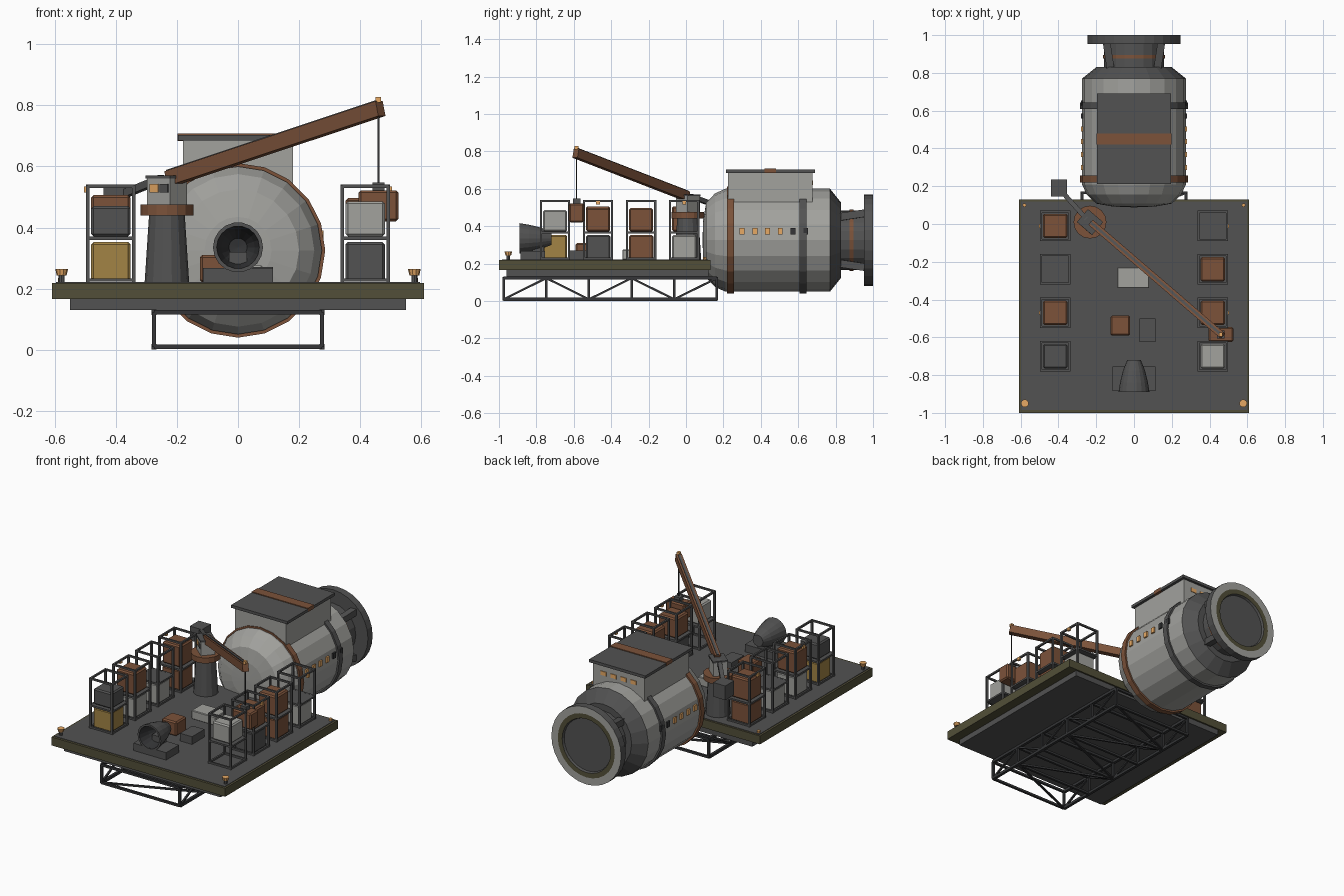
import bpy, bmesh, math
from mathutils import Matrix, Vector

if "Cube" in bpy.data.objects:
    bpy.data.objects.remove(bpy.data.objects["Cube"])


def material(name, r, g, b):
    m = bpy.data.materials.new(name)
    m.diffuse_color = (r, g, b, 1)
    m.use_nodes = True
    m.node_tree.nodes["Principled BSDF"].inputs["Base Color"].default_value = m.diffuse_color
    return m


DARK = material("dark grey", .085, .085, .085)
BLACK = material("near black", .035, .036, .038)
LIGHT = material("light grey", .36, .36, .34)
COPPER = material("rust brown", .2, .085, .042)
OLIVE = material("dark olive", .085, .078, .04)
YELLOW = material("mustard", .36, .23, .06)
LAMP = material("amber lamp", .8, .4, .13)


def box(x0, x1, y0, y1, z0, z1):
    return (Matrix.Translation(((x0 + x1) / 2, (y0 + y1) / 2, (z0 + z1) / 2))
            @ Matrix.Diagonal((x1 - x0, y1 - y0, z1 - z0, 1)))


def bar(p, q, w, h=None):
    p, q = Vector(p), Vector(q)
    d = q - p
    return (Matrix.Translation((p + q) / 2) @ d.to_track_quat('X', 'Z').to_matrix().to_4x4()
            @ Matrix.Diagonal((d.length, w, h or w, 1)))


def finish(name, bm, mats):
    me = bpy.data.meshes.new(name)
    bm.to_mesh(me)
    bm.free()
    for m in mats:
        me.materials.append(m)
    ob = bpy.data.objects.new(name, me)
    bpy.context.scene.collection.objects.link(ob)
    return ob


def part(name, mat, *pieces, bevel=0):
    bm = bmesh.new()
    for m in pieces:
        bmesh.ops.create_cube(bm, size=1, matrix=m)
    if bevel:
        bmesh.ops.bevel(bm, geom=bm.edges[:], offset=bevel, segments=1, affect='EDGES')
    return finish(name, bm, [mat])


def lathe(name, profile, centre, axis='Y', segs=20):
    """profile: (radius, distance along axis, material of the strip after it)"""
    bm = bmesh.new()
    mats = list(dict.fromkeys(p[2] for p in profile))
    rings = []
    for r, t, _ in profile:
        ring = []
        for i in range(segs):
            a = 2 * math.pi * i / segs
            u, v = r * math.cos(a), r * math.sin(a)
            ring.append(bm.verts.new(Vector(centre) + Vector((u, t, v) if axis == 'Y' else (u, v, t))))
        rings.append(ring)
    for k in range(len(rings) - 1):
        for i in range(segs):
            j = (i + 1) % segs
            f = bm.faces.new((rings[k][i], rings[k][j], rings[k + 1][j], rings[k + 1][i]))
            f.material_index = mats.index(profile[k][2])
    bmesh.ops.remove_doubles(bm, verts=bm.verts[:], dist=1e-5)
    bmesh.ops.recalc_face_normals(bm, faces=bm.faces[:])
    return finish(name, bm, mats)


# Deck
part("deck_slab", OLIVE, box(-.61, .61, -1, .13, .165, .218))
part("deck_floor", DARK, box(-.597, .597, -.985, .118, .21, .221))
part("deck_underplate", DARK, box(-.55, .55, -.96, .12, .13, .166))

# Truss under the deck
ys = [-.975 + .228 * i for i in range(6)]
LO, HI, X = .009, .122, .275
tubes = []
for s in (-X, X):
    tubes += [bar((s, ys[0], z), (s, ys[-1], z), .017) for z in (LO, HI)]
for i, y in enumerate(ys):
    tubes += [bar((s, y, LO), (s, y, HI), .014) for s in (-X, X)]
    tubes += [bar((-X, y, z), (X, y, z), .014) for z in (LO, HI)]
    if i < 5:
        a, b = (LO, HI) if i % 2 == 0 else (HI, LO)
        tubes += [bar((s, y, a), (s, ys[i + 1], b), .011) for s in (-X, X)]
        e = X if i % 2 == 0 else -X
        tubes.append(bar((-e, y, LO), (e, ys[i + 1], LO), .011))
part("under_truss", BLACK, *tubes)

# Pressure hull with rear docking collar
C = (0, 0, .325)
lathe("hull", [(0, .088, LIGHT), (.11, .092, LIGHT), (.2, .108, LIGHT), (.25, .155, LIGHT),
               (.275, .21, LIGHT), (.275, .77, DARK), (.2, .83, DARK), (0, .83, DARK)], C)
for n, y, m in (("front_hull_band", .22, COPPER), ("rear_hull_band", .608, DARK)):
    lathe(n, [(.26, y, m), (.286, y, m), (.286, y + .036, m), (.26, y + .036, m)], C)
lathe("collar_neck", [(.16, .82, DARK), (.16, .96, DARK)], C)
lathe("collar_stripe", [(.15, .875, COPPER), (.164, .875, COPPER), (.164, .895, COPPER), (.15, .895, COPPER)], C)
lathe("docking_flange", [(.14, .953, DARK), (.245, .953, DARK), (.245, 1, LIGHT), (.2, 1, OLIVE),
                         (.17, .999, DARK), (.165, .985, DARK), (0, .985, DARK)], C, segs=28)
struts = []
for k in range(4):
    a = math.pi / 4 + k * math.pi / 2
    c, s = math.cos(a), math.sin(a)
    struts.append(bar((.175 * c, .82, .325 + .175 * s), (.205 * c, .96, .325 + .205 * s), .04))
part("collar_struts", DARK, *struts)

# Hull side windows
for k in range(6):
    y = .30 + .068 * k
    part("hull_window", LAMP if k < 4 else BLACK,
         *[box(s * .275 - .005, s * .275 + .005, y - .013, y + .013, .355, .39) for s in (-1, 1)])

# Upper cabin
part("cabin_body", LIGHT, box(-.18, .18, .225, .675, .5, .685))
part("cabin_roof", DARK, box(-.197, .197, .213, .69, .685, .703))
part("roof_stripe", COPPER, box(-.198, .198, .42, .48, .684, .708))
part("cabin_rear_windows", LAMP, *[box(x - .02, x + .02, .673, .679, .62, .645) for x in (-.105, -.035, .035, .105)])

# Crane
P = (-.233, .01, 0)
lathe("crane_pedestal", [(0, .22, DARK), (.073, .22, DARK), (.058, .45, DARK), (0, .45, DARK)], P, 'Z', 14)
lathe("crane_ring", [(0, .44, COPPER), (.087, .44, COPPER), (.087, .475, COPPER), (0, .475, COPPER)], P, 'Z', 16)
turn = Matrix.Translation(P) @ Matrix.Rotation(-.71, 4, 'Z')
part("crane_cab", LIGHT, turn @ box(-.05, .05, -.042, .042, .474, .562))
part("crane_cab_roof", DARK, turn @ box(-.053, .053, -.045, .045, .56, .57))
part("cab_window", LAMP, turn @ box(-.035, .0, -.046, -.04, .515, .543))
part("cab_side_window", DARK, turn @ box(.008, .042, -.046, -.04, .515, .543))
b0, b1 = Vector((-.225, .005, .56)), Vector((.467, -.59, .79))
up = Vector((-.2, .17, .96)).normalized() * .026
part("crane_boom", COPPER, bar(b0, b1, .036, .05))
part("boom_top_rail", DARK, bar(b0 + up, b1 + up, .014, .008))
part("counterweight_arm", DARK, bar((-.25, .025, .56), (-.385, .175, .505), .025))
part("counterweight", DARK, box(-.44, -.355, .145, .235, .44, .53))
part("boom_tip_lamp", LAMP, box(.45, .468, -.595, -.575, .81, .828))
part("hoist_cable", BLACK, box(.457, .463, -.588, -.582, .545, .78))
part("hook_block", DARK, box(.44, .48, -.605, -.565, .52, .548))
part("hanging_crate", COPPER, box(.395, .526, -.625, -.545, .42, .522), bevel=.008)

# Storage racks: (side, y, lower crate, upper crate, upper crate height)
racks = [(-1, -.01, COPPER, COPPER, .135), (-1, -.24, LIGHT, None, 0),
         (-1, -.47, LIGHT, COPPER, .135), (-1, -.70, YELLOW, DARK, .1),
         (1, -.01, LIGHT, None, 0), (1, -.24, COPPER, COPPER, .125),
         (1, -.47, DARK, COPPER, .125), (1, -.70, None, LIGHT, .115)]
H = .075
for s, y, low, high, hh in racks:
    x = s * .417
    c = [(x + i * H, y + j * H) for i, j in ((-1, -1), (1, -1), (1, 1), (-1, 1))]
    fr = [bar((*p, .22), (*p, .54), .012) for p in c]
    for z in (.228, .365, .535):
        fr += [bar((*c[i], z), (*c[(i + 1) % 4], z), .011) for i in range(4)]
    fr.append(box(x - H, x + H, y - H, y + H, .362, .37))
    part("rack_frame", DARK, *fr)
    if low:
        part("lower_crate", low, box(x - .065, x + .065, y - .065, y + .065, .224, .352), bevel=.008)
    if high:
        part("upper_crate", high, box(x - .064, x + .064, y - .064, y + .064, .371, .371 + hh), bevel=.008)
    if y in (-.01, -.47):
        xl = s * .497
        part("rack_lamp", LAMP, box(xl - .007, xl + .007, y - .01, y + .01, .515, .535))

# Corner beacons
for s in (-1, 1):
    lathe("beacon_post", [(0, .22, DARK), (.01, .22, DARK), (.01, .246, DARK), (0, .246, DARK)], (s * .578, -.95, 0), 'Z', 8)
    lathe("beacon_lamp", [(0, .243, LAMP), (.016, .243, LAMP), (.021, .264, LAMP), (0, .264, LAMP)], (s * .578, -.95, 0), 'Z', 10)
    lathe("rear_marker", [(0, .22, LAMP), (.01, .22, LAMP), (.01, .235, LAMP), (0, .235, LAMP)], (s * .58, .1, 0), 'Z', 8)

# Loose cargo on the deck
part("deck_light_box", LIGHT, box(-.09, .08, -.34, -.23, .22, .275), bevel=.004)
part("deck_rust_crate", COPPER, box(-.125, -.02, -.59, -.485, .22, .31), bevel=.008)
part("deck_dark_box", DARK, box(.03, .115, -.625, -.5, .22, .27))

# Horn-shaped thruster on its base
part("horn_base", DARK, box(-.115, .115, -.885, -.755, .22, .268))
part("horn_mount", DARK, box(-.03, .03, -.82, -.76, .26, .32))
lathe("horn", [(0, -.72, DARK), (.036, -.72, DARK), (.058, -.775, DARK), (.074, -.84, DARK), (.082, -.89, DARK),
               (.07, -.89, BLACK), (.055, -.82, BLACK), (.03, -.76, BLACK), (0, -.755, BLACK)],
      (0, 0, .335), segs=18)
